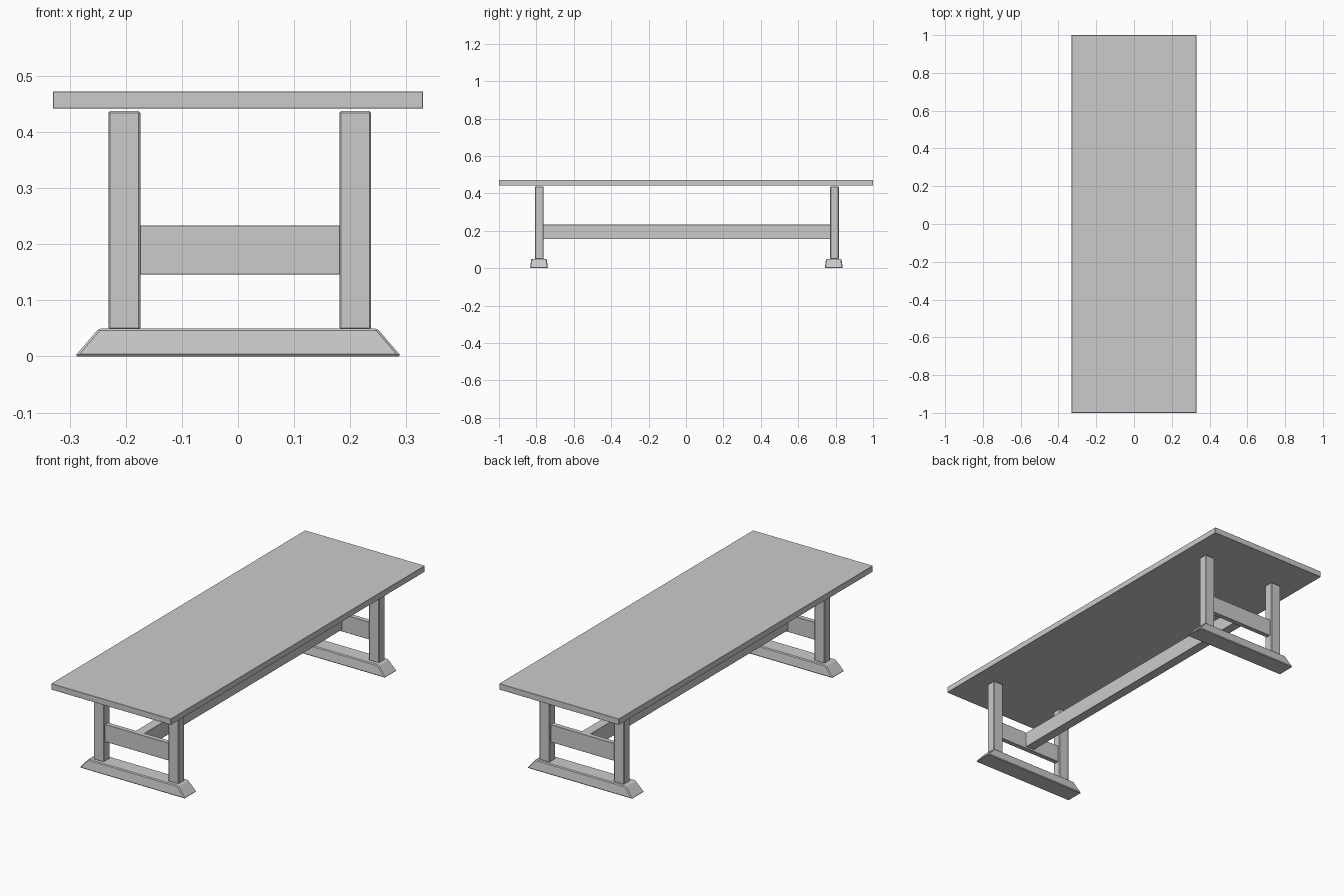
import bpy, bmesh

if "Cube" in bpy.data.objects:
    bpy.data.objects.remove(bpy.data.objects["Cube"])


def finish(name, bm, bevel=0.0):
    bmesh.ops.recalc_face_normals(bm, faces=bm.faces)
    mesh = bpy.data.meshes.new(name)
    bm.to_mesh(mesh)
    bm.free()
    obj = bpy.data.objects.new(name, mesh)
    bpy.context.collection.objects.link(obj)
    if bevel:
        mod = obj.modifiers.new("edge_chamfer", "BEVEL")
        mod.width = bevel
        mod.segments = 1
    return obj


def box(name, x, y, z, bevel=0.0, top_inset=(0, 0)):
    """Box from (min, max) ranges; top_inset tapers the upper face in x and y."""
    bm = bmesh.new()
    bmesh.ops.create_cube(bm, size=1)
    for v in bm.verts:
        top = v.co.z > 0
        ix, iy = top_inset if top else (0, 0)
        v.co.x = x[1] - ix if v.co.x > 0 else x[0] + ix
        v.co.y = y[1] - iy if v.co.y > 0 else y[0] + iy
        v.co.z = z[1] if top else z[0]
    return finish(name, bm, bevel)


# Table top
box("table_top", (-0.33, 0.33), (-1, 1), (0.442, 0.472), 0.001)

# Trestles at both ends: tapered foot, two posts and a cross rail
for end, foot_y, leg_y in (("front", -0.786, -0.785), ("back", 0.790, 0.794)):
    box(end + "_foot", (-0.291, 0.291), (foot_y - 0.048, foot_y + 0.048),
        (0, 0.05), 0.004, (0.043, 0.007))
    for side, x in (("left", (-0.231, -0.174)), ("right", (0.181, 0.237))):
        box(f"{end}_{side}_leg", x, (leg_y - 0.023, leg_y + 0.023),
            (0.048, 0.437), 0.003)
    box(end + "_cross_rail", (-0.176, 0.183), (leg_y - 0.012, leg_y + 0.012),
        (0.146, 0.233), 0.001)

# Long stretcher joining the two cross rails
box("long_stretcher", (-0.022, 0.026), (-0.774, 0.783), (0.155, 0.2325), 0.001)
